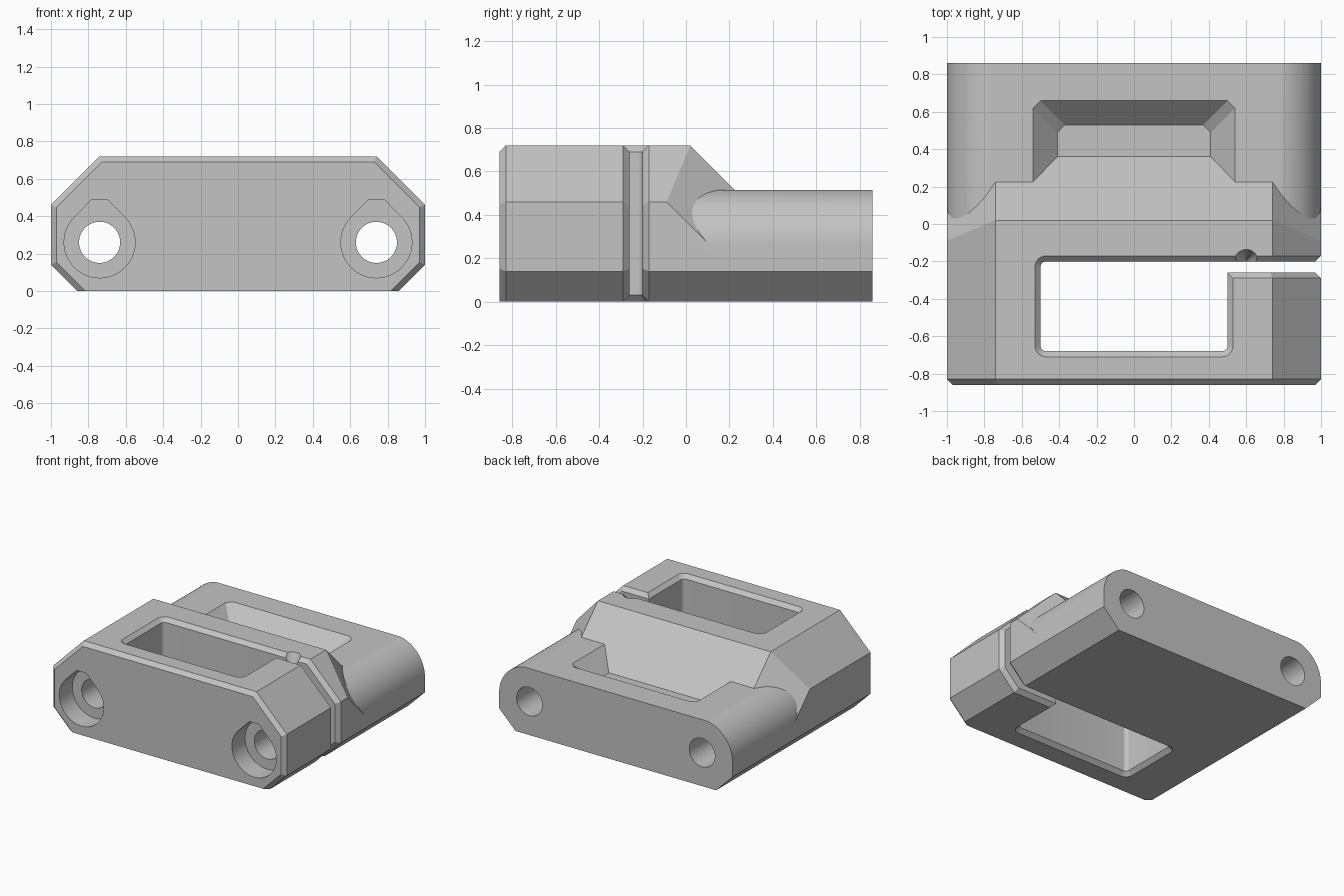
import bpy
import bmesh
import math
from mathutils import Vector

if "Cube" in bpy.data.objects:
    bpy.data.objects.remove(bpy.data.objects["Cube"], do_unlink=True)

HOLE_X, HOLE_Z = 0.74, 0.26
CHAMFER = 0.03


def loft(name, rings, planes=()):
    """Closed solid through matching rings, optionally trimmed by planes."""
    bm = bmesh.new()
    loops = [[bm.verts.new(p) for p in ring] for ring in rings]
    for a, b in zip(loops, loops[1:]):
        for i in range(len(a)):
            j = (i + 1) % len(a)
            bm.faces.new((a[i], a[j], b[j], b[i]))
    bm.faces.new(loops[0])
    bm.faces.new(loops[-1])
    for co, no in planes:
        geom = bm.verts[:] + bm.edges[:] + bm.faces[:]
        cut = bmesh.ops.bisect_plane(bm, geom=geom, plane_co=co, plane_no=no, clear_outer=True)
        edges = [e for e in cut["geom_cut"] if isinstance(e, bmesh.types.BMEdge)]
        bmesh.ops.edgeloop_fill(bm, edges=edges)
    bmesh.ops.recalc_face_normals(bm, faces=bm.faces[:])
    mesh = bpy.data.meshes.new(name)
    bm.to_mesh(mesh)
    bm.free()
    obj = bpy.data.objects.new(name, mesh)
    bpy.context.collection.objects.link(obj)
    return obj


def along_y(points, y):
    return [(x, y, z) for x, z in points]


def along_z(points, z):
    return [(x, y, z) for x, y in points]


def mirrored(half):
    """Close a right-hand half outline by mirroring it across x = 0."""
    return half + [(-x, v) for x, v in reversed(half)]


def box(name, x0, x1, y0, y1, z0, z1):
    rect = [(x0, y0), (x1, y0), (x1, y1), (x0, y1)]
    return loft(name, [along_z(rect, z0), along_z(rect, z1)])


def combine(target, tool, operation="DIFFERENCE"):
    mod = target.modifiers.new("combine", "BOOLEAN")
    mod.operation = operation
    mod.solver = "EXACT"
    mod.object = tool
    bpy.context.view_layer.objects.active = target
    bpy.ops.object.modifier_apply(modifier=mod.name)
    bpy.data.objects.remove(tool, do_unlink=True)


def arc(cx, cz, r, start, end, n):
    angles = [math.radians(start + (end - start) * i / n) for i in range(n + 1)]
    return [(cx + r * math.cos(a), cz + r * math.sin(a)) for a in angles]


def front_profile(d, base):
    """Chamfered outline moved inward by d, with its bottom at base."""
    side, top = 1 - d, 0.72 - d
    low = 0.86 - d * math.sqrt(2)
    high = 1.46 - d * math.sqrt(2)
    return mirrored([(low + base, base), (side, side - low), (side, high - side), (high - top, top)])


def rounded_rect(x0, x1, y0, y1, r):
    return (arc(x1 - r, y1 - r, r, 0, 90, 6) + arc(x0 + r, y1 - r, r, 90, 180, 6)
            + arc(x0 + r, y0 + r, r, 180, 270, 6) + arc(x1 - r, y0 + r, r, 270, 360, 6))


# Tall front block with sloped back and slanted rear corners
slopes = [(Vector((0, 0, 0.74)), Vector((0, 1, 1)))]
for s in (-1, 1):
    slopes.append((Vector((s * HOLE_X, 0, 0.74)), Vector((s * 1.42, 1, 1))))
full = front_profile(0, 0)
body = loft("clamp_body", [along_y(front_profile(CHAMFER, 0), -0.86),
                           along_y(full, -0.86 + CHAMFER), along_y(full, 0.8)], slopes)

# Low rear block with rounded shoulders
rear_half = [(0.86, 0), (1, 0.14)] + arc(HOLE_X, HOLE_Z, 0.26, 0, 90, 24)
rear_half = [(x, min(z, 0.515)) for x, z in rear_half]
rear = loft("rear_block", [along_y(mirrored(rear_half), y) for y in (-0.1, 0.86)])


# Recess with sloping walls in the rear block
def pocket_ring(z):
    g = (z - 0.38) * 0.963
    return along_z(mirrored([(0.41 + g, 0.1), (0.41 + g, 0.49 + g), (0.37 + g, 0.53 + g)]), z)


combine(rear, loft("pocket_cutter", [pocket_ring(0.38), pocket_ring(0.58)]))
combine(body, rear, "UNION")


# Rectangular window with chamfered rims
def window_ring(z, d):
    return along_z(rounded_rect(-0.5 - d, 0.5 + d, -0.68 - d, -0.2 + d, 0.03 + d), z)


combine(body, loft("window_cutter", [window_ring(-0.02, 0.05), window_ring(0.03, 0),
                                     window_ring(0.69, 0), window_ring(0.74, 0.05)]))

# Slot from the window out through the left side, with chamfered edges
collar = box("slot_chamfer_cutter", 0.44, 1.2, -0.3, -0.16, -0.2, 0.9)
spool = [(-0.31, -0.02), (-0.26, CHAMFER), (-0.2, CHAMFER), (-0.15, -0.02)]
combine(collar, loft("slot_core", [along_y(front_profile(d, d), y) for y, d in spool]))
combine(body, collar)
combine(body, box("slot_cutter", 0.4, 1.2, -0.26, -0.2, -0.1, 0.9))

# Small conical notch on the slot edge
notch = [along_z(arc(0.6, -0.2, r, 0, 345, 23), z) for z, r in ((0.58, 0.004), (0.74, 0.073))]
combine(body, loft("notch_cutter", notch))

# Bolt holes with flat-topped teardrop counterbores
for s in (-1, 1):
    cx = s * HOLE_X
    bolt = arc(cx, HOLE_Z, 0.11, 0, 352.5, 47)
    combine(body, loft("bolt_cutter", [along_y(bolt, y) for y in (-1, 1)]))
    tear = arc(cx, HOLE_Z, 0.19, 135, 405, 36) + [(cx + 0.04, 0.49), (cx - 0.04, 0.49)]
    combine(body, loft("counterbore_cutter", [along_y(tear, y) for y in (-1, -0.7)]))

# Single grey finish
grey = bpy.data.materials.new("plain_grey")
grey.use_nodes = True
colour = (0.55, 0.55, 0.55, 1)
grey.diffuse_color = colour
grey.node_tree.nodes["Principled BSDF"].inputs["Base Color"].default_value = colour
body.data.materials.clear()
body.data.materials.append(grey)

bpy.ops.object.select_all(action="DESELECT")
body.select_set(True)
bpy.context.view_layer.objects.active = body
bpy.ops.object.shade_smooth_by_angle(angle=math.radians(25))
